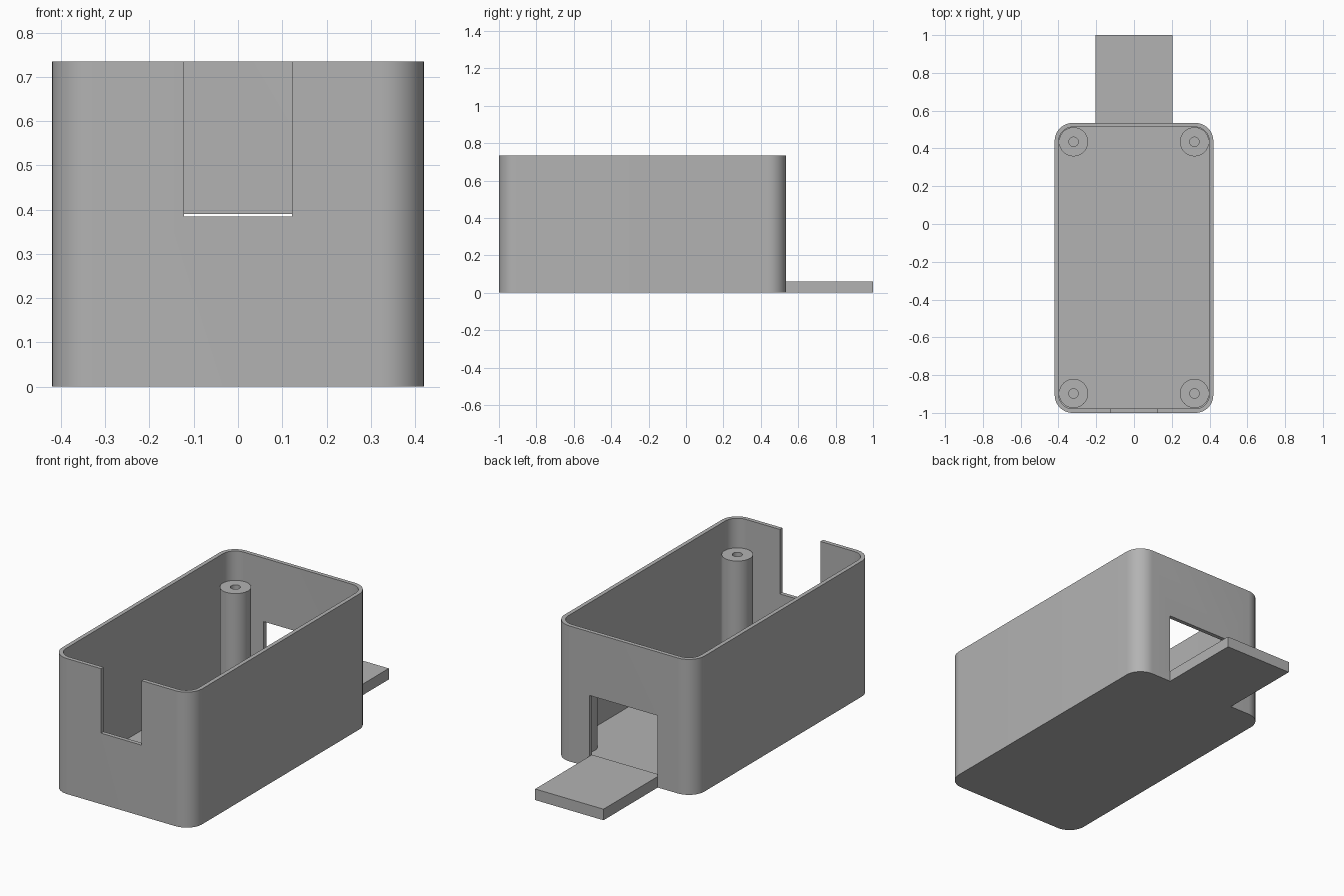
import bpy, bmesh, math

if "Cube" in bpy.data.objects:
    bpy.data.objects.remove(bpy.data.objects["Cube"])

# Main dimensions
HALF_W, FRONT, BACK, HEIGHT = 0.42, -1.0, 0.535, 0.735
WALL, FLOOR, RADIUS = 0.022, 0.043, 0.095
POST_X, POST_R, BORE_R, POST_TOP = 0.32, 0.077, 0.025, 0.577

grey = bpy.data.materials.new("plain grey")
grey.use_nodes = True
grey.diffuse_color = (0.45, 0.45, 0.45, 1)
grey.node_tree.nodes["Principled BSDF"].inputs["Base Color"].default_value = grey.diffuse_color


def finish(name, bm):
    bmesh.ops.recalc_face_normals(bm, faces=bm.faces)
    mesh = bpy.data.meshes.new(name)
    bm.to_mesh(mesh)
    bm.free()
    obj = bpy.data.objects.new(name, mesh)
    mesh.materials.append(grey)
    bpy.context.collection.objects.link(obj)
    return obj


def prism(name, outline, z0, z1):
    """Extrude a flat outline from z0 up to z1."""
    bm = bmesh.new()
    face = bm.faces.new([bm.verts.new((x, y, z0)) for x, y in outline])
    top = bmesh.ops.extrude_face_region(bm, geom=[face])["geom"]
    bmesh.ops.translate(bm, vec=(0, 0, z1 - z0),
                        verts=[v for v in top if isinstance(v, bmesh.types.BMVert)])
    return finish(name, bm)


def block(name, half, y0, y1, z0, z1):
    return prism(name, [(-half, y0), (half, y0), (half, y1), (-half, y1)], z0, z1)


def rounded_outline(half, y0, y1, r, steps=12):
    corners = [(half - r, y1 - r), (r - half, y1 - r), (r - half, y0 + r), (half - r, y0 + r)]
    return [(cx + r * math.cos(a), cy + r * math.sin(a))
            for i, (cx, cy) in enumerate(corners)
            for a in [math.pi / 2 * (i + s / steps) for s in range(steps + 1)]]


def activate(obj):
    bpy.ops.object.select_all(action="DESELECT")
    obj.select_set(True)
    bpy.context.view_layer.objects.active = obj


def cut(target, cutter):
    cutter.hide_render = True
    mod = target.modifiers.new("cut", "BOOLEAN")
    mod.operation, mod.solver, mod.object = "DIFFERENCE", "EXACT", cutter
    activate(target)
    bpy.ops.object.modifier_apply(modifier=mod.name)
    bpy.data.objects.remove(cutter)


def smooth(obj):
    activate(obj)
    bpy.ops.object.shade_smooth_by_angle(angle=math.radians(30))


# Rounded case with a cavity, front slot and rear doorway
case = prism("case", rounded_outline(HALF_W, FRONT, BACK, RADIUS), 0, HEIGHT)
cut(case, prism("cavity", rounded_outline(HALF_W - WALL, FRONT + WALL, BACK - WALL,
                                          RADIUS - WALL), FLOOR, 1))
cut(case, block("front_slot", 0.122, FRONT - 0.1, FRONT + 0.1, 0.385, 1))
cut(case, block("rear_doorway", 0.205, BACK - 0.1, BACK + 0.1, 0.06, 0.39))
smooth(case)

# Tongue leading out of the doorway
block("rear_tongue", 0.205, BACK, 1.0, 0, 0.06)


# Hollow screw posts in the four corners
def post(name, x, y, sides=40):
    bm = bmesh.new()
    rings = [[bm.verts.new((x + r * math.cos(math.tau * i / sides),
                            y + r * math.sin(math.tau * i / sides), z)) for i in range(sides)]
             for r, z in [(POST_R, FLOOR), (POST_R, POST_TOP), (BORE_R, POST_TOP), (BORE_R, FLOOR)]]
    for a, b in zip(rings, rings[1:] + rings[:1]):
        for i in range(sides):
            j = (i + 1) % sides
            bm.faces.new((a[i], a[j], b[j], b[i]))
    smooth(finish(name, bm))


for end, y in (("front", -0.897), ("back", 0.435)):
    for side, sign in (("left", 1), ("right", -1)):
        post(f"{end}_{side}_post", sign * POST_X, y)
